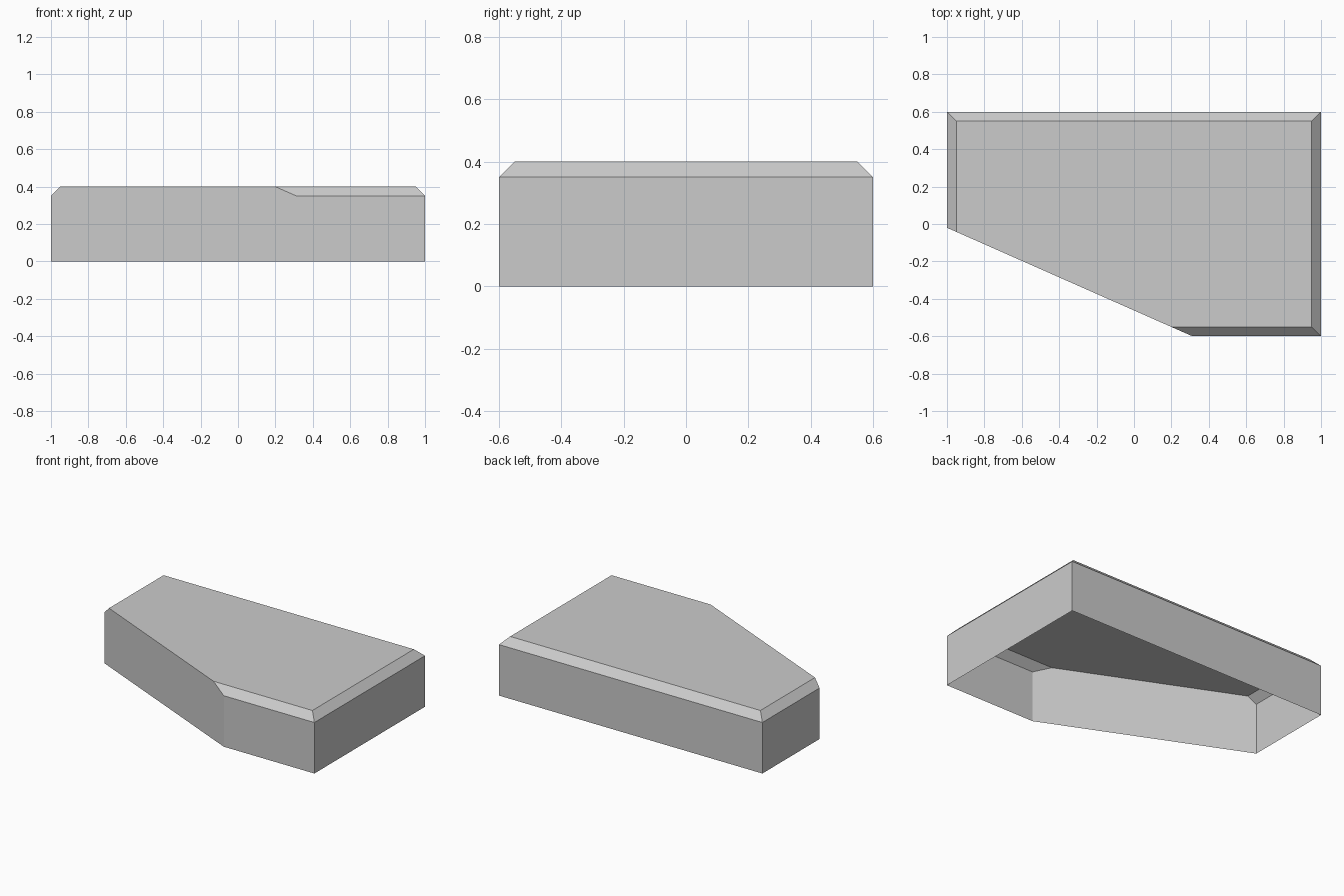
import bpy
import bmesh
from mathutils import Vector

default = bpy.data.objects.get("Cube")
if default:
    bpy.data.objects.remove(default, do_unlink=True)

HALF_X, HALF_Y = 1.0, 0.6
HEIGHT, CHAMFER = 0.4, 0.05

# Plain grey material
grey = bpy.data.materials.new("plain_grey")
grey.use_nodes = True
colour = (0.6, 0.6, 0.6, 1.0)
grey.diffuse_color = colour
grey.node_tree.nodes["Principled BSDF"].inputs["Base Color"].default_value = colour


def ring(bm, inset, z):
    """Rectangle of vertices at one height."""
    x, y = HALF_X - inset, HALF_Y - inset
    return [bm.verts.new((sx * x, sy * y, z))
            for sx, sy in ((-1, -1), (1, -1), (1, 1), (-1, 1))]


# Block with a chamfered top rim
bm = bmesh.new()
rings = [ring(bm, 0, 0), ring(bm, 0, HEIGHT - CHAMFER), ring(bm, CHAMFER, HEIGHT)]
for low, high in zip(rings, rings[1:]):
    for i in range(4):
        j = (i + 1) % 4
        bm.faces.new((low[i], low[j], high[j], high[i]))
bm.faces.new(rings[-1])
bm.faces.new(rings[0][::-1])

# Slice off the front right corner and close the slanted wall
start, end = Vector((-1, -0.02, 0)), Vector((0.312, -0.6, 0))
along = end - start
cut = bmesh.ops.bisect_plane(
    bm, geom=bm.verts[:] + bm.edges[:] + bm.faces[:], dist=1e-5,
    plane_co=start, plane_no=(along.y, -along.x, 0), clear_outer=True)
rim = [e for e in cut["geom_cut"] if isinstance(e, bmesh.types.BMEdge)]
bmesh.ops.edgeloop_fill(bm, edges=rim)
bmesh.ops.recalc_face_normals(bm, faces=bm.faces[:])

# Leave the underside open
bottom = [f for f in bm.faces if f.normal.z < -0.9]
bmesh.ops.delete(bm, geom=bottom, context="FACES_ONLY")

mesh = bpy.data.meshes.new("chamfered_shell")
bm.to_mesh(mesh)
bm.free()
mesh.materials.append(grey)
shell = bpy.data.objects.new("chamfered_shell", mesh)
bpy.context.scene.collection.objects.link(shell)
